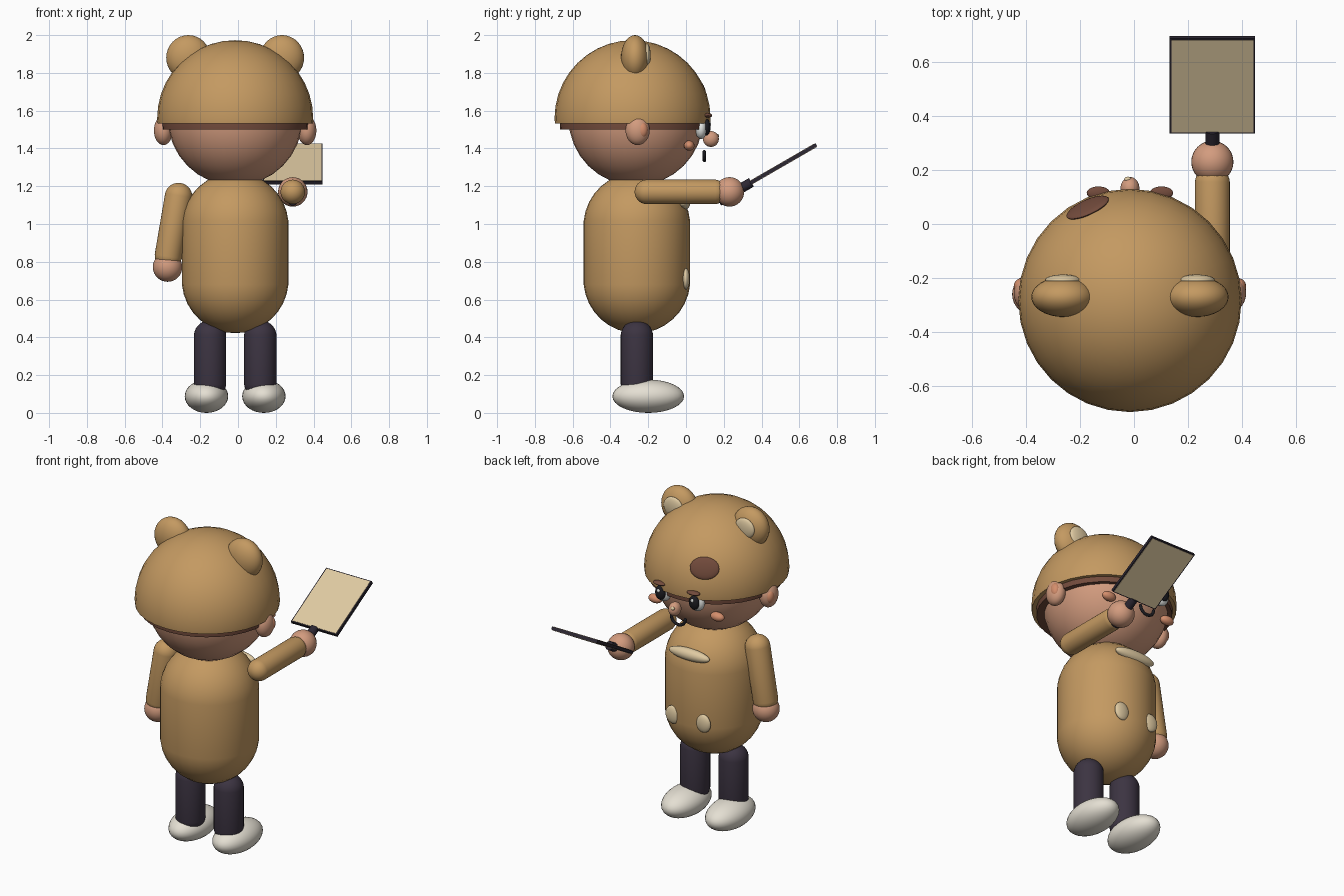
import bpy, bmesh, math
from mathutils import Vector, Matrix

cube = bpy.data.objects.get("Cube")
if cube:
    bpy.data.objects.remove(cube, do_unlink=True)


def material(name, r, g, b):
    m = bpy.data.materials.new(name)
    m.use_nodes = True
    m.diffuse_color = (r, g, b, 1)
    bsdf = next(n for n in m.node_tree.nodes if n.type == 'BSDF_PRINCIPLED')
    bsdf.inputs["Base Color"].default_value = (r, g, b, 1)
    bsdf.inputs["Roughness"].default_value = 0.8
    return m


TAN = material("tan fleece", 0.55, 0.32, 0.12)
SKIN = material("skin", 0.65, 0.33, 0.21)
BLUSH = material("blush", 0.66, 0.27, 0.15)
TROUSER = material("dark trousers", 0.045, 0.034, 0.054)
SHOE = material("off white shoe", 0.78, 0.74, 0.65)
CREAM = material("cream", 0.74, 0.59, 0.36)
BROWN = material("brown hair", 0.17, 0.07, 0.045)
BLACK = material("black", 0.012, 0.012, 0.016)
FRAME = material("dark frame", 0.025, 0.02, 0.032)
WHITE = material("eye white", 0.8, 0.82, 0.8)

CX, CY = -0.015, -0.26      # body axis
UP = Vector((0, 0, 1))


def finish(name, bm, mat):
    me = bpy.data.meshes.new(name)
    bm.to_mesh(me)
    bm.free()
    me.materials.append(mat)
    ob = bpy.data.objects.new(name, me)
    bpy.context.collection.objects.link(ob)
    bpy.ops.object.select_all(action='DESELECT')
    ob.select_set(True)
    bpy.context.view_layer.objects.active = ob
    bpy.ops.object.shade_smooth_by_angle(angle=math.radians(40))
    return ob


def ellipsoid(name, mat, centre, radii, axis=None):
    """Ball scaled by radii; its local z may be turned along an axis."""
    bm = bmesh.new()
    bmesh.ops.create_uvsphere(bm, u_segments=32, v_segments=16, radius=1)
    bm.transform(Matrix.Diagonal((*radii, 1)))
    if axis:
        bm.transform(Vector(axis).to_track_quat('Z', 'Y').to_matrix().to_4x4())
    bm.transform(Matrix.Translation(centre))
    return finish(name, bm, mat)


def capsule(name, mat, start, end, r):
    """Odd ring count leaves a middle band that stretches into the shaft."""
    start, end = Vector(start), Vector(end)
    bm = bmesh.new()
    bmesh.ops.create_uvsphere(bm, u_segments=32, v_segments=17, radius=r)
    for v in bm.verts:
        if v.co.z > 0:
            v.co.z += (end - start).length
    bm.transform((end - start).to_track_quat('Z', 'Y').to_matrix().to_4x4())
    bm.transform(Matrix.Translation(start))
    return finish(name, bm, mat)


def dome(name, mat, centre, r, rim_z):
    """Ball cut flat and closed at the rim height."""
    bm = bmesh.new()
    bmesh.ops.create_uvsphere(bm, u_segments=32, v_segments=20, radius=r)
    bm.transform(Matrix.Translation(centre))
    cut = bmesh.ops.bisect_plane(bm, geom=bm.verts[:] + bm.edges[:] + bm.faces[:],
                                 plane_co=(0, 0, rim_z), plane_no=UP, clear_inner=True)
    rim = [e for e in cut["geom_cut"] if isinstance(e, bmesh.types.BMEdge)]
    bmesh.ops.contextual_create(bm, geom=rim)
    return finish(name, bm, mat)


def box(name, mat, size, matrix):
    bm = bmesh.new()
    bmesh.ops.create_cube(bm, size=1)
    bm.transform(matrix @ Matrix.Diagonal((*size, 1)))
    return finish(name, bm, mat)


# Torso, head, hair and hood
capsule("torso", TAN, (CX, CY, 0.705), (CX, CY, 0.99), 0.283)
ellipsoid("head", SKIN, (CX, -0.265, 1.56), (0.357, 0.357, 0.357))
dome("hair", BROWN, (CX, -0.28, 1.53), 0.388, 1.5)
HOOD = Vector((CX, -0.283, 1.56))
dome("hood", TAN, HOOD, 0.413, 1.533)

# Brown patch lying on the hood
normal = Vector((-0.157, 0.345, 0.16)).normalized()
ellipsoid("hood_patch", BROWN, HOOD + normal * 0.41, (0.085, 0.065, 0.016), normal)

# Paired parts
for side, s in (("right", -1), ("left", 1)):
    def at(dx, y, z):
        return (CX + s * dx, y, z)

    ellipsoid(side + "_hood_ear", TAN, at(0.248, -0.27, 1.88), (0.117, 0.074, 0.12))
    ellipsoid(side + "_hood_ear_inner", CREAM, at(0.248, -0.207, 1.893), (0.066, 0.02, 0.062))
    ellipsoid(side + "_ear", SKIN, at(0.38, -0.256, 1.495), (0.05, 0.064, 0.077))
    ellipsoid(side + "_ear_inner", BLUSH, at(0.405, -0.232, 1.497), (0.025, 0.03, 0.042))
    ellipsoid(side + "_eye_white", WHITE, at(0.117, 0.08, 1.505), (0.05, 0.032, 0.055))
    ellipsoid(side + "_pupil", BLACK, at(0.117, 0.108, 1.512), (0.033, 0.022, 0.044))
    ellipsoid(side + "_eye_glint", WHITE, at(0.117, 0.126, 1.53), (0.01, 0.007, 0.011))
    ellipsoid(side + "_brow", BROWN, at(0.117, 0.115, 1.575), (0.043, 0.024, 0.012))
    ellipsoid(side + "_cheek", BLUSH, at(0.215, 0.017, 1.415), (0.045, 0.028, 0.027))
    ellipsoid(side + "_belly_spot", CREAM, at(0.105, 0.0, 0.71), (0.05, 0.02, 0.056))
    capsule(side + "_leg", TROUSER, at(0.133, CY, 0.16), at(0.133, CY, 0.405), 0.086)
    ellipsoid(side + "_shoe", SHOE, at(0.152, -0.2, 0.088), (0.115, 0.19, 0.088))

# Nose, smile and chest mark
ellipsoid("nose", SKIN, (CX, 0.132, 1.45), (0.035, 0.042, 0.042))
ellipsoid("nose_glint", CREAM, (CX - 0.008, 0.165, 1.467), (0.013, 0.01, 0.01))
ellipsoid("chest_mark", CREAM, (CX, -0.012, 1.11), (0.14, 0.034, 0.036))
for i in range(8):
    a, b = (math.pi * (1 + k / 8) for k in (i, i + 1))
    p, q = ((CX + 0.048 * math.cos(t), 0.097, 1.382 + 0.045 * math.sin(t)) for t in (a, b))
    capsule("smile_%d" % (i + 1), BLACK, p, q, 0.009)

# Arms and hands
capsule("right_arm", TAN, (-0.315, CY, 1.145), (-0.368, CY, 0.835), 0.073)
ellipsoid("right_hand", SKIN, (-0.373, CY, 0.772), (0.078, 0.078, 0.078))
capsule("left_arm", TAN, (0.29, -0.207, 1.17), (0.29, 0.15, 1.17), 0.065)
ellipsoid("left_hand", SKIN, (0.29, 0.23, 1.17), (0.078, 0.078, 0.078))

# Held board, tilted upward, with a handle through the hand
tilt = Matrix.Translation((0.29, 0.515, 1.318)) @ Matrix.Rotation(math.radians(30), 4, 'X')
box("board", FRAME, (0.317, 0.405, 0.018), tilt)
for name, s in (("board_top_face", 1), ("board_under_face", -1)):
    box(name, CREAM, (0.303, 0.393, 0.004), tilt @ Matrix.Translation((0, 0, s * 0.0095)))
bm = bmesh.new()
bmesh.ops.create_cone(bm, cap_ends=True, segments=24, radius1=0.026, radius2=0.026, depth=0.2)
bm.transform(tilt @ Matrix.Translation((0, -0.295, 0)) @ Matrix.Rotation(math.pi / 2, 4, 'X'))
finish("board_handle", bm, FRAME)
